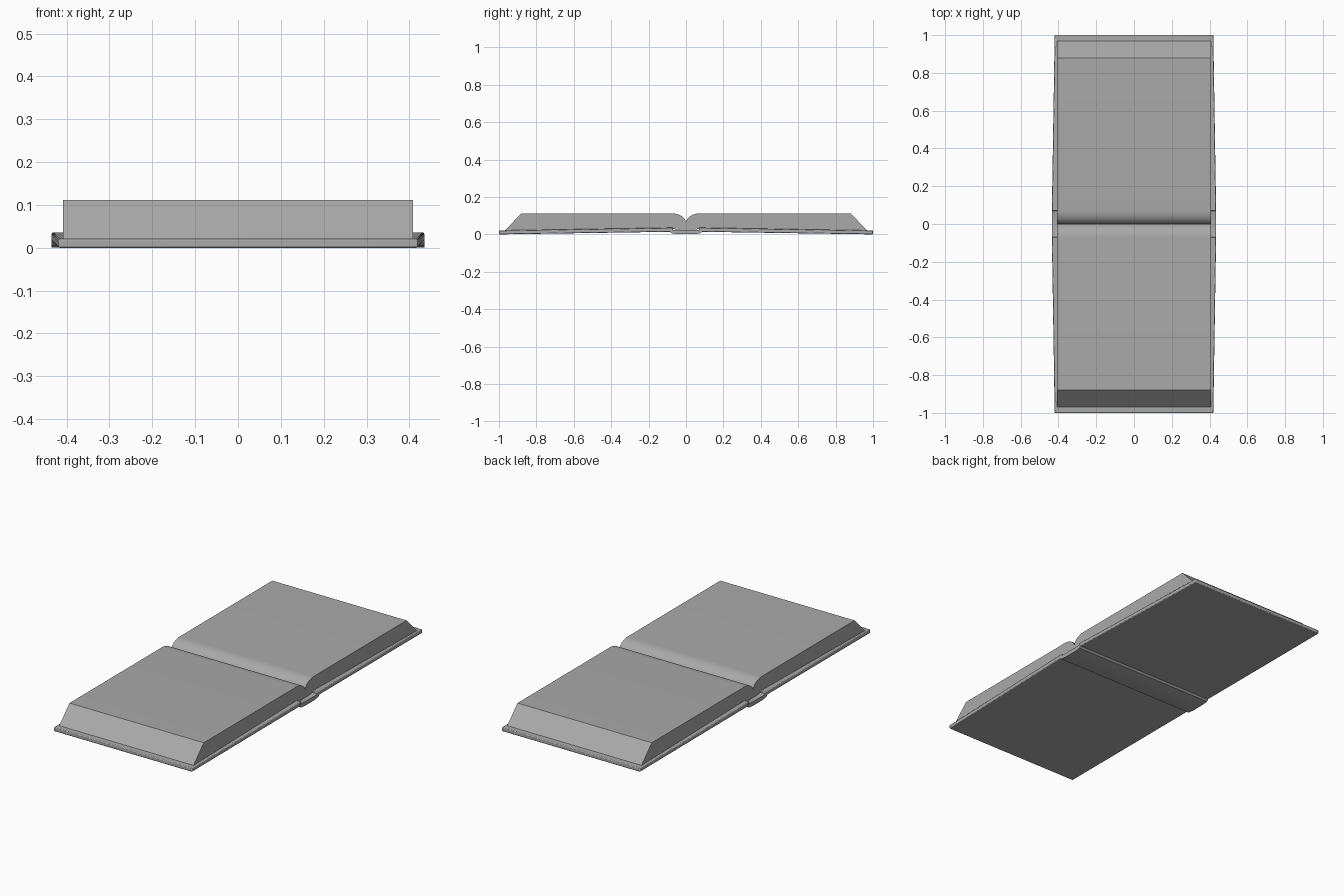
import bpy, bmesh
from math import sin, cos, pi

if "Cube" in bpy.data.objects:
    bpy.data.objects.remove(bpy.data.objects["Cube"], do_unlink=True)

grey = bpy.data.materials.new("plain grey")
grey.use_nodes = True
colour = (0.4, 0.4, 0.4, 1)
grey.diffuse_color = colour
grey.node_tree.nodes["Principled BSDF"].inputs["Base Color"].default_value = colour


def extrude_profile(name, profile, width, bevel=0.0):
    """Sweep a closed (y, z) outline along x; width(y) gives the half width."""
    bm = bmesh.new()
    right = [bm.verts.new((-width(y), y, z)) for y, z in profile]
    left = [bm.verts.new((width(y), y, z)) for y, z in profile]
    count = len(profile)
    bm.faces.new(right)
    bm.faces.new(left[::-1])
    for i in range(count):
        j = (i + 1) % count
        bm.faces.new((right[i], left[i], left[j], right[j]))
    bmesh.ops.recalc_face_normals(bm, faces=bm.faces)
    mesh = bpy.data.meshes.new(name)
    bm.to_mesh(mesh)
    bm.free()
    obj = bpy.data.objects.new(name, mesh)
    bpy.context.collection.objects.link(obj)
    mesh.materials.append(grey)
    if bevel:
        mod = obj.modifiers.new("soft edges", "BEVEL")
        mod.width = bevel
        mod.segments = 2
        mod.limit_method = "ANGLE"
    bpy.ops.object.select_all(action="DESELECT")
    obj.select_set(True)
    bpy.context.view_layer.objects.active = obj
    bpy.ops.object.shade_smooth_by_angle(angle=pi / 6)
    return obj


def cover_width(y):
    return 0.436 - 0.016 * abs(y)


# Page blocks: slanted fore edge, rounded fall into the gutter
gutter = [(0.075 - 0.075 * sin(a), 0.06 + 0.052 * cos(a))
          for a in [i * pi / 20 for i in range(11)]]
block = [(0, 0.02), (0.08, 0.03), (0.97, 0.02), (0.88, 0.112)] + gutter
# Cover boards: gently rising toward the spine
board = [(0.07, 0.014), (1.0, 0.0), (1.0, 0.021), (0.07, 0.036)]

for side, label in ((-1, "front"), (1, "back")):
    extrude_profile(label + "_page_block", [(side * y, z) for y, z in block],
                    lambda y: 0.408)
    extrude_profile(label + "_cover_board", [(side * y, z) for y, z in board],
                    cover_width, 0.004)

# Spine: shallow trough joining the boards
half = [(0.085, 0.03), (0.085, 0.014), (0.075, 0.005), (0.04, 0.001)]
outline = half + [(-y, z) for y, z in half[::-1]]
outline += [(-0.07, 0.024), (0.07, 0.024)]
extrude_profile("spine", outline, lambda y: 0.435)
